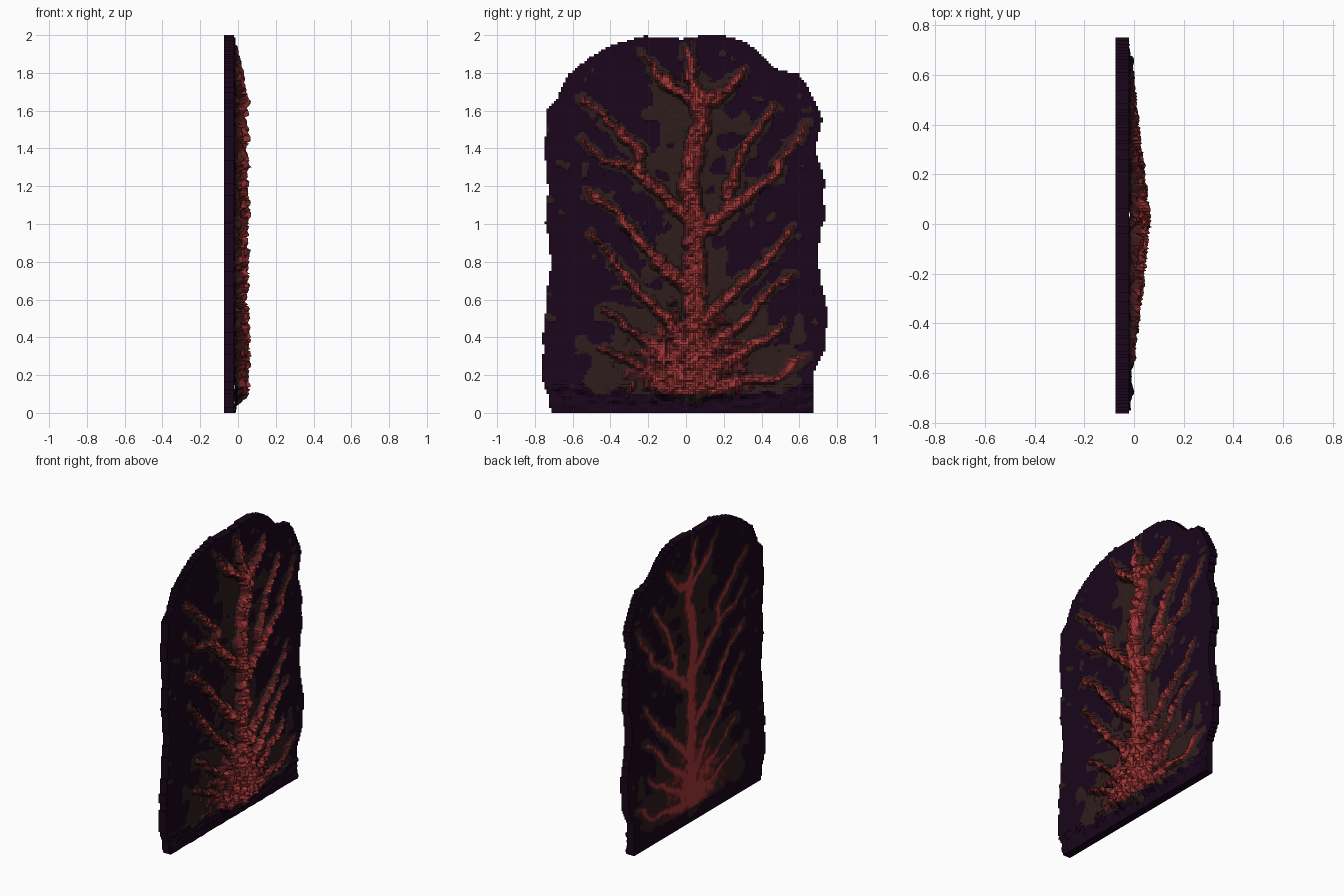
import bpy, bmesh, math, random
from mathutils import Vector, noise

if "Cube" in bpy.data.objects:
    bpy.data.objects.remove(bpy.data.objects["Cube"])

random.seed(4)
STEP, BACK, FRONT = 0.0125, -0.075, -0.02

# Irregular slab outline (y, z)
OUTLINE = [(-.71, 0), (-.75, .15), (-.76, .25), (-.75, .45), (-.72, .8), (-.745, 1), (-.725, 1.2),
           (-.75, 1.4), (-.735, 1.6), (-.67, 1.68), (-.62, 1.79), (-.51, 1.88), (-.41, 1.94),
           (-.22, 1.995), (-.01, 1.98), (.165, 2.01), (.31, 1.965), (.41, 1.885), (.49, 1.81),
           (.6, 1.8), (.66, 1.7), (.72, 1.55), (.69, 1.4), (.725, 1.26), (.73, 1.02), (.7, .81),
           (.725, .65), (.755, .5), (.73, .33), (.675, .2), (.675, 0)]

# Vein paths (y, z) from root to tip
TRUNK = [(.03, .1), (.05, .4), (.04, .8), (.05, 1), (.02, 1.2), (.03, 1.35), (.08, 1.5), (.09, 1.66)]
BRANCHES = [
    [(.09, 1.66), (.03, 1.78), (.03, 1.84), (-.01, 1.93)],
    [(.08, 1.64), (-.05, 1.7), (-.14, 1.79), (-.22, 1.9)],
    [(.1, 1.64), (.25, 1.73), (.32, 1.83)],
    [(.02, 1.05), (-.09, 1.11), (-.17, 1.2), (-.27, 1.29), (-.43, 1.34), (-.56, 1.45)],
    [(-.25, 1.28), (-.25, 1.4), (-.33, 1.47), (-.43, 1.56), (-.55, 1.66)],
    [(.02, .65), (-.09, .74), (-.22, .87), (-.28, .96), (-.41, 1.09), (-.51, 1.18)],
    [(0, .36), (-.14, .53), (-.28, .68), (-.41, .84), (-.51, .96)],
    [(0, .2), (-.12, .32), (-.28, .42), (-.42, .53)],
    [(0, .15), (-.2, .22), (-.46, .35)],
    [(.07, .92), (.2, 1.05), (.31, 1.14), (.47, 1.26), (.55, 1.4), (.65, 1.53)],
    [(.21, 1.06), (.23, 1.2), (.28, 1.31), (.36, 1.47), (.47, 1.63)],
    [(.06, .42), (.2, .6), (.31, .7), (.47, .86), (.56, .98)],
    [(.08, .3), (.28, .46), (.41, .6), (.55, .73)],
    [(.08, .2), (.36, .36), (.52, .46)],
    [(.05, .14), (.44, .18), (.65, .3)]]


def material(name, rgb):
    m = bpy.data.materials.new(name)
    m.diffuse_color = [((c / 255 + .055) / 1.055) ** 2.4 for c in rgb] + [1]
    m.use_nodes = True
    m.node_tree.nodes["Principled BSDF"].inputs["Base Color"].default_value = m.diffuse_color
    return m


MATS = [material("dark purple stone", (25, 5, 27)), material("brown crust", (46, 29, 28)),
        material("dark red vein", (76, 27, 30)), material("mid red vein", (114, 38, 40)),
        material("bright red vein", (160, 55, 54))]

# Vein segments: start, direction, start width, end width
SEGS = []
for path, w0, w1 in [(TRUNK, .068, .046)] + [(b, .037, .016) for b in BRANCHES]:
    n = len(path) - 1
    for i in range(n):
        a, b = path[i], path[i + 1]
        SEGS.append((a[0], a[1], b[0] - a[0], b[1] - a[1],
                     w0 + (w1 - w0) * i / n, w0 + (w1 - w0) * (i + 1) / n))


def fbm(y, z, scale, seed=0):
    return noise.noise(Vector((y * scale, z * scale, seed + .37)))


def inside(y, z):
    y += .012 * fbm(y, z, 14, 5)
    hit = False
    for (y1, z1), (y2, z2) in zip(OUTLINE, OUTLINE[1:] + OUTLINE[:1]):
        if (z1 > z) != (z2 > z) and y < (y2 - y1) * (z - z1) / (z2 - z1) + y1:
            hit = not hit
    return hit


def field(y, z):
    """Strengths of vein (1 on the core, 0 at the rim), brown halo and base mound."""
    wy = y + .025 * fbm(y, z, 11, 1) + .014 * fbm(y, z, 28, 11)
    wz = z + .025 * fbm(y, z, 11, 2) + .014 * fbm(y, z, 28, 12)
    vein = halo = -1
    ragged = 1.35 + 1.1 * fbm(y, z, 18, 6)
    for ay, az, dy, dz, w0, w1 in SEGS:
        t = max(0, min(1, ((wy - ay) * dy + (wz - az) * dz) / (dy * dy + dz * dz)))
        d = math.hypot(wy - ay - t * dy, wz - az - t * dz)
        w = w0 + (w1 - w0) * t
        vein = max(vein, 1 - d / w)
        halo = max(halo, 1 - d / (ragged * w + .012))
    mound = 1 - math.hypot((y - .03) / .31, (z - .15) / (.4 if z > .15 else .09))
    base = 1 - math.hypot((y - .03) / .6, (z - .16) / (.5 if z > .16 else .1))
    trunk_glow = 1 - abs(y - .04) / (.27 if .1 < z < 1.75 else .01)
    halo = max(halo, trunk_glow - .3 + .85 * fbm(y, z, 10, 7),
               base * 1.1 - .1 + .6 * fbm(y, z, 10, 8), fbm(y, z, 16, 9) - .52)
    return vein, halo, mound * 1.1 + .6 * fbm(y, z, 22, 3)


NY, NZ = 124, 160
Y0 = -NY * STEP / 2
F, H = {}, {}


def strength(k):
    if k not in F:
        F[k] = field(Y0 + k[0] * STEP, k[1] * STEP)
    return F[k]


def height(k):
    """Jagged relief height above the slab face."""
    if k not in H:
        y, z = Y0 + k[0] * STEP, k[1] * STEP
        vein, halo, mound = strength(k)
        vein = max(vein, mound)
        chip = noise.cell(Vector((y * 45, z * 30, 2)))
        amp = .09 * max(.1, 1 - abs(y) / .8) * max(.3, min(1, (2.1 - z) / .45))
        h = 0
        if halo > 0:
            h = .004 + .01 * min(1, halo) * (.6 + .4 * chip)
        if vein > 0:
            h = max(h, amp * min(1, vein * 1.8) ** .5 * (.72 + .25 * chip + random.uniform(-.1, .1)))
        if z < .15:
            h = max(h, .02 * max(0, fbm(y, z * 2, 16, 4) + .35) * (1 + .4 * chip))
            h *= min(1, .3 + z / .15)
        H[k] = max(0, h)
    return H[k]


def colour(corners):
    """Bright core, then mid red, dark red rim, brown halo and bare stone."""
    vein, halo, mound = (sum(strength(k)[n] for k in corners) / 4 for n in range(3))
    y, z = Y0 + corners[0][0] * STEP, corners[0][1] * STEP
    if z < .1:
        vein, mound, halo = vein - .8, mound - .6, halo - .3
    heat = vein - .6 * abs(y - .04) - (.15 if z > 1.68 else 0)
    heat = max(heat + .3 * max(0, mound), mound * .5) + .25 * fbm(y, z, 30, 13)
    if max(vein, mound) < .04:
        return 1 if halo > 0 else 0
    return 4 if heat > .4 else 3 if heat > .16 else 2


class Part:
    """Mesh builder sharing vertices on the (y, z) lattice."""
    def __init__(self):
        self.bm, self.v = bmesh.new(), {}

    def vert(self, k, x):
        if (k, x) not in self.v:
            self.v[k, x] = self.bm.verts.new((x, Y0 + k[0] * STEP, k[1] * STEP))
        return self.v[k, x]

    def face(self, pts, mat):
        f = self.bm.faces.new([self.vert(k, x) for k, x in pts])
        f.material_index = mat

    def finish(self, name):
        me = bpy.data.meshes.new(name)
        self.bm.to_mesh(me)
        self.bm.free()
        for m in MATS:
            me.materials.append(m)
        bpy.context.collection.objects.link(bpy.data.objects.new(name, me))


cells = {(i, j) for i in range(NY) for j in range(NZ)
         if inside(Y0 + (i + .5) * STEP, (j + .5) * STEP)}
slab, relief = Part(), Part()
for i, j in sorted(cells):
    c = [(i, j), (i + 1, j), (i + 1, j + 1), (i, j + 1)]
    mat = colour(c)
    # Flat painted back of the slab
    slab.face([(k, BACK) for k in reversed(c)], mat)
    # Slab rim
    for n, nb in enumerate([(i, j - 1), (i + 1, j), (i, j + 1), (i - 1, j)]):
        if nb not in cells:
            a, b = c[n], c[(n + 1) % 4]
            slab.face([(a, BACK), (b, BACK), (b, FRONT), (a, FRONT)], 0)
    # Plain front face, or raised vein relief
    if max(height(k) for k in c) > 0:
        relief.face([(k, FRONT + height(k)) for k in c], mat)
    else:
        slab.face([(k, FRONT) for k in c], mat)
slab.finish("stone_slab")
relief.finish("vein_relief")
